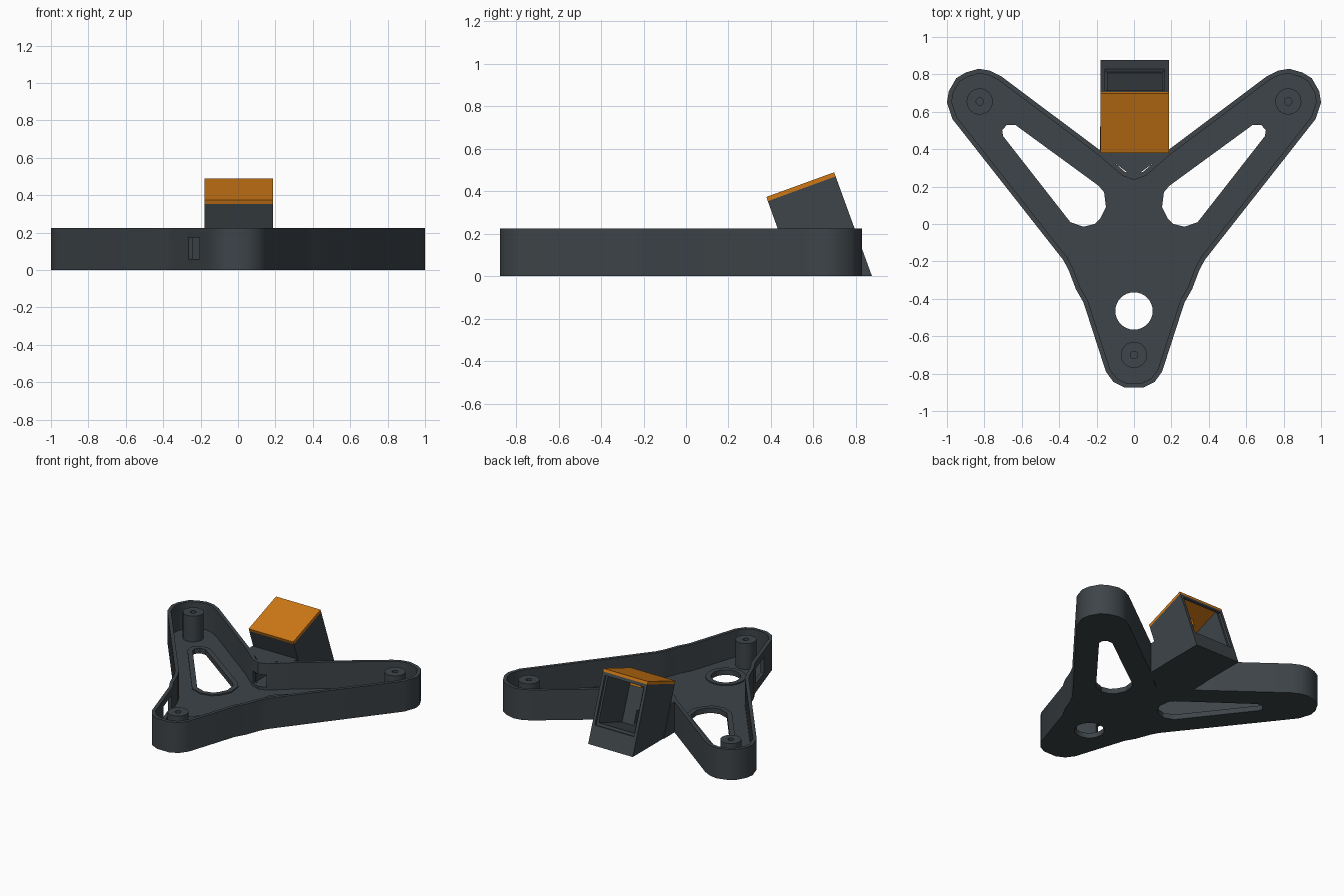
import bpy, bmesh, math
from mathutils import Vector, Matrix

if "Cube" in bpy.data.objects:
    bpy.data.objects.remove(bpy.data.objects["Cube"])


def material(name, rgb):
    m = bpy.data.materials.new(name)
    m.diffuse_color = (*rgb, 1)
    m.use_nodes = True
    m.node_tree.nodes["Principled BSDF"].inputs["Base Color"].default_value = m.diffuse_color
    return m


GRAY = material("charcoal", (0.048, 0.058, 0.066))
ORANGE = material("orange", (0.62, 0.19, 0.008))
TOP, FLOOR, WALL = 0.225, 0.03, 0.025


def loft(name, bottom, top, mat=GRAY):
    """Closed solid between two matching 3D rings."""
    bm = bmesh.new()
    a = [bm.verts.new(p) for p in bottom]
    b = [bm.verts.new(p) for p in top]
    n = len(a)
    bm.faces.new(a[::-1])
    bm.faces.new(b)
    for i in range(n):
        j = (i + 1) % n
        bm.faces.new((a[i], a[j], b[j], b[i]))
    bmesh.ops.recalc_face_normals(bm, faces=bm.faces)
    me = bpy.data.meshes.new(name)
    bm.to_mesh(me)
    bm.free()
    me.materials.append(mat)
    ob = bpy.data.objects.new(name, me)
    bpy.context.collection.objects.link(ob)
    return ob


def prism(name, pts, z0, z1, mat=GRAY):
    return loft(name, [(x, y, z0) for x, y in pts], [(x, y, z1) for x, y in pts], mat)


def slab(name, yz, x0, x1, mat=GRAY):
    return loft(name, [(x0, y, z) for y, z in yz], [(x1, y, z) for y, z in yz], mat)


def circle(cx, cy, r, n=24):
    return [(cx + r * math.cos(math.tau * i / n), cy + r * math.sin(math.tau * i / n))
            for i in range(n)]


def offset(pts, d):
    """Inset a counter-clockwise ring by d with mitred corners."""
    out = []
    for i, p in enumerate(pts):
        p = Vector(p)
        e1 = (p - Vector(pts[i - 1])).normalized()
        e2 = (Vector(pts[(i + 1) % len(pts)]) - p).normalized()
        n1, n2 = Vector((-e1.y, e1.x)), Vector((-e2.y, e2.x))
        out.append(tuple(p + (n1 + n2) * d / (1 + n1.dot(n2))))
    return out


def cut(ob, *cutters):
    for c in cutters:
        m = ob.modifiers.new("cut", 'BOOLEAN')
        m.operation, m.solver, m.object = 'DIFFERENCE', 'EXACT', c
        bpy.context.view_layer.objects.active = ob
        bpy.ops.object.modifier_apply(modifier=m.name)


def discard(*obs):
    for o in obs:
        bpy.data.objects.remove(o)


# three-armed outline, right half mirrored
half = [(0.05, -0.875), (0.11, -0.845), (0.15, -0.79), (0.27, -0.42), (0.31, -0.35),
        (0.35, -0.245), (0.38, -0.19), (0.97, 0.56), (1, 0.65), (0.99, 0.71),
        (0.95, 0.78), (0.90, 0.81), (0.83, 0.83), (0.77, 0.82), (0.71, 0.79),
        (0.183, 0.395), (0.05, 0.28)]
outline = half + [(0, 0.262)] + [(-x, y) for x, y in half[::-1]]

# floor openings: one rounded triangle per rear arm and a round one in front
arm_hole = [(0.16, 0.17), (0.15, 0.09), (0.18, 0.03), (0.21, 0), (0.27, -0.015),
            (0.34, 0.01), (0.36, 0.035), (0.70, 0.47), (0.705, 0.50), (0.68, 0.53),
            (0.635, 0.53), (0.19, 0.205)]
openings = [arm_hole, [(-x, y) for x, y in arm_hole[::-1]], circle(0, -0.465, 0.1, 32)]

# tray with cavity, openings, side slot and cable tunnel
tray = prism("tray", outline, 0, TOP)
cavity = prism("cavity_cutter", offset(outline, WALL), FLOOR, 0.4)
hole_cutters = [prism("hole_cutter", h, -0.1, 0.1) for h in openings]
wall_dir = Vector((-0.12, 0.37)).normalized()
wall_out = Vector((-wall_dir.y, wall_dir.x))
mid = Vector((-0.235, -0.53))
slot = prism("slot_cutter", [tuple(mid + wall_dir * a * 0.095 + wall_out * b * 0.06)
                             for a, b in ((-1, -1), (1, -1), (1, 1), (-1, 1))], 0.06, 0.175)
tunnel = prism("tunnel_cutter", [(-0.055, 0.15), (0.055, 0.15), (0.055, 0.56), (-0.055, 0.56)],
               0.05, 0.14)
cut(tray, cavity, *hole_cutters, slot, tunnel)

# low lips around the floor openings
lips = []
for i, h in enumerate(openings):
    lip = prism("opening_lip_%d" % (i + 1), offset(h, -0.035), FLOOR - 0.005, FLOOR + 0.008)
    cut(lip, hole_cutters[i])
    lips.append(lip)

# screw posts
posts = []
for i, (x, y) in enumerate(((0.825, 0.655), (-0.825, 0.655), (0, -0.70))):
    post = prism("screw_post_%d" % (i + 1), circle(x, y, 0.07), FLOOR - 0.005, TOP - 0.005)
    bore = prism("bore_cutter", circle(x, y, 0.02, 12), 0.06, 0.4)
    cut(post, bore)
    discard(bore)
    posts.append(post)

# solid neck filling the notch between the rear arms
foot = [(0, 0.25), (0.183, 0.385), (0.183, 0.44), (-0.183, 0.44), (-0.183, 0.385)]
neck = loft("neck", [(x, y + (0.08 if y == 0.44 else 0), 0) for x, y in foot],
            [(x, y, TOP) for x, y in foot])
cut(neck, tunnel)

# tilted housing: s runs down the back face, t runs forward under the lid
tilt = math.radians(20)
DOWN = Vector((math.sin(tilt), -math.cos(tilt)))
FWD = Vector((-math.cos(tilt), -math.sin(tilt)))
CORNER = Vector((0.705, 0.47))


def st(s, t):
    return tuple(CORNER + DOWN * s + FWD * t)


def tilted(name, s0, s1, t0, t1, x0, x1, mat=GRAY):
    return slab(name, [st(s0, t0), st(s1, t0), st(s1, t1), st(s0, t1)], x0, x1, mat)


X0, X1 = -0.178, 0.186
housing = slab("housing", [st(0, 0), (0.876, 0), (0.512, 0), st(0, 0.34)], X0, X1)
inner = tilted("inner_cutter", -0.05, 0.345, 0.015, 0.31, X0 + 0.036, X1 - 0.036)
window = tilted("window_cutter", 0.035, 0.345, -0.05, 0.1, X0 + 0.036, X1 - 0.036)
rebate = tilted("rebate_cutter", 0.022, 0.365, -0.05, 0.018, X0 + 0.022, X1 - 0.022)
cut(housing, inner, window, rebate, tunnel)

# lid with a small tab underneath
lid = tilted("lid", -0.021, 0, 0, 0.34, X0, X1, ORANGE)
tab = tilted("lid_tab", -0.005, 0.06, 0.15, 0.17, -0.04, 0.05, ORANGE)

discard(cavity, slot, tunnel, inner, window, rebate, *hole_cutters)

# smooth shading with crisp edges on the rounded parts
for ob in [tray, *lips, *posts]:
    bpy.ops.object.select_all(action='DESELECT')
    ob.select_set(True)
    bpy.context.view_layer.objects.active = ob
    bpy.ops.object.shade_smooth_by_angle(angle=math.radians(32))
